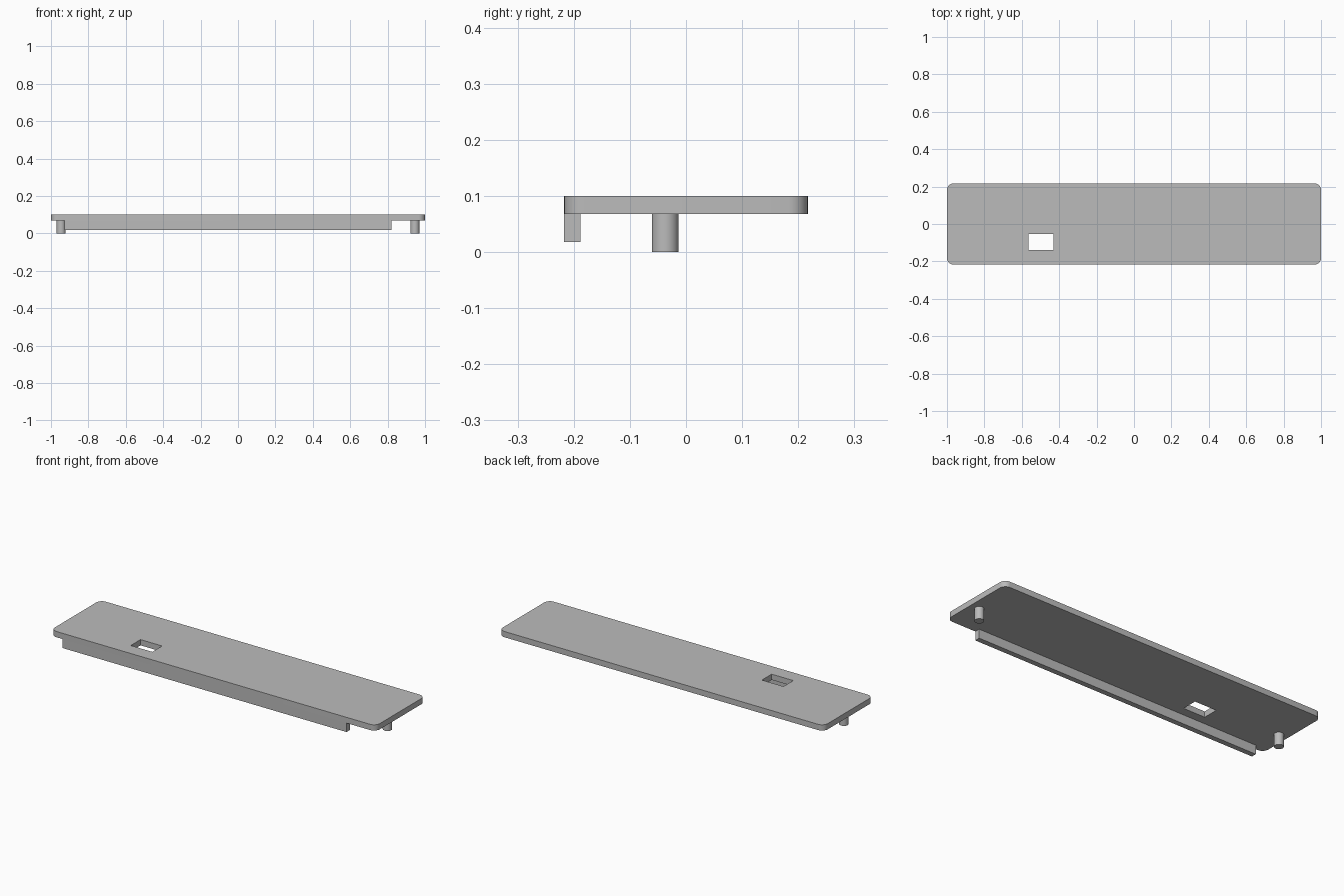
import bpy
import bmesh
import math

cube = bpy.data.objects.get("Cube")
if cube:
    bpy.data.objects.remove(cube, do_unlink=True)

grey = bpy.data.materials.new("mid_grey")
grey.use_nodes = True
GREY = (0.5, 0.5, 0.5, 1.0)
grey.diffuse_color = GREY
grey.node_tree.nodes["Principled BSDF"].inputs["Base Color"].default_value = GREY

PLATE_BOTTOM, PLATE_TOP = 0.068, 0.1
HALF_X, HALF_Y = 1.0, 0.217


def rectangle(x0, x1, y0, y1):
    return [(x0, y0), (x1, y0), (x1, y1), (x0, y1)]


def circle(cx, cy, radius, sides=32):
    return [(cx + radius * math.cos(math.tau * i / sides),
             cy + radius * math.sin(math.tau * i / sides)) for i in range(sides)]


def rounded_rectangle(hx, hy, radius, steps=8):
    points = []
    for quarter, (sx, sy) in enumerate([(1, 1), (-1, 1), (-1, -1), (1, -1)]):
        for i in range(steps + 1):
            a = math.pi / 2 * (quarter + i / steps)
            points.append((sx * (hx - radius) + radius * math.cos(a),
                           sy * (hy - radius) + radius * math.sin(a)))
    return points


def extrude_outline(name, loops, z0, z1):
    """Fill an outline (further loops are holes) and extrude it upward."""
    bm = bmesh.new()
    edges = []
    for loop in loops:
        verts = [bm.verts.new((x, y, z0)) for x, y in loop]
        edges += [bm.edges.new((v, verts[i - 1])) for i, v in enumerate(verts)]
    if len(loops) == 1:
        bm.faces.new(verts)
    else:
        bmesh.ops.triangle_fill(bm, edges=edges, use_beauty=True)
    result = bmesh.ops.extrude_face_region(bm, geom=bm.faces[:], use_keep_orig=True)
    top = [g for g in result["geom"] if isinstance(g, bmesh.types.BMVert)]
    bmesh.ops.translate(bm, verts=top, vec=(0, 0, z1 - z0))
    bmesh.ops.recalc_face_normals(bm, faces=bm.faces[:])
    mesh = bpy.data.meshes.new(name)
    bm.to_mesh(mesh)
    bm.free()
    mesh.materials.append(grey)
    obj = bpy.data.objects.new(name, mesh)
    bpy.context.collection.objects.link(obj)
    bpy.ops.object.select_all(action="DESELECT")
    obj.select_set(True)
    bpy.context.view_layer.objects.active = obj
    bpy.ops.object.shade_smooth_by_angle(angle=math.radians(30))
    return obj


# Cover plate with rounded corners and a rectangular slot
extrude_outline("cover_plate",
                [rounded_rectangle(HALF_X, HALF_Y, 0.035),
                 rectangle(-0.563, -0.43, -0.139, -0.053)],
                PLATE_BOTTOM, PLATE_TOP)

# Lip hanging below the front edge
extrude_outline("front_lip", [rectangle(-0.927, 0.82, -HALF_Y, -0.188)],
                0.018, PLATE_BOTTOM)

# Locating pegs under both ends
for side, sign in (("left", 1), ("right", -1)):
    extrude_outline(side + "_peg", [circle(sign * 0.946, -0.037, 0.024)],
                    0.0, PLATE_BOTTOM)
